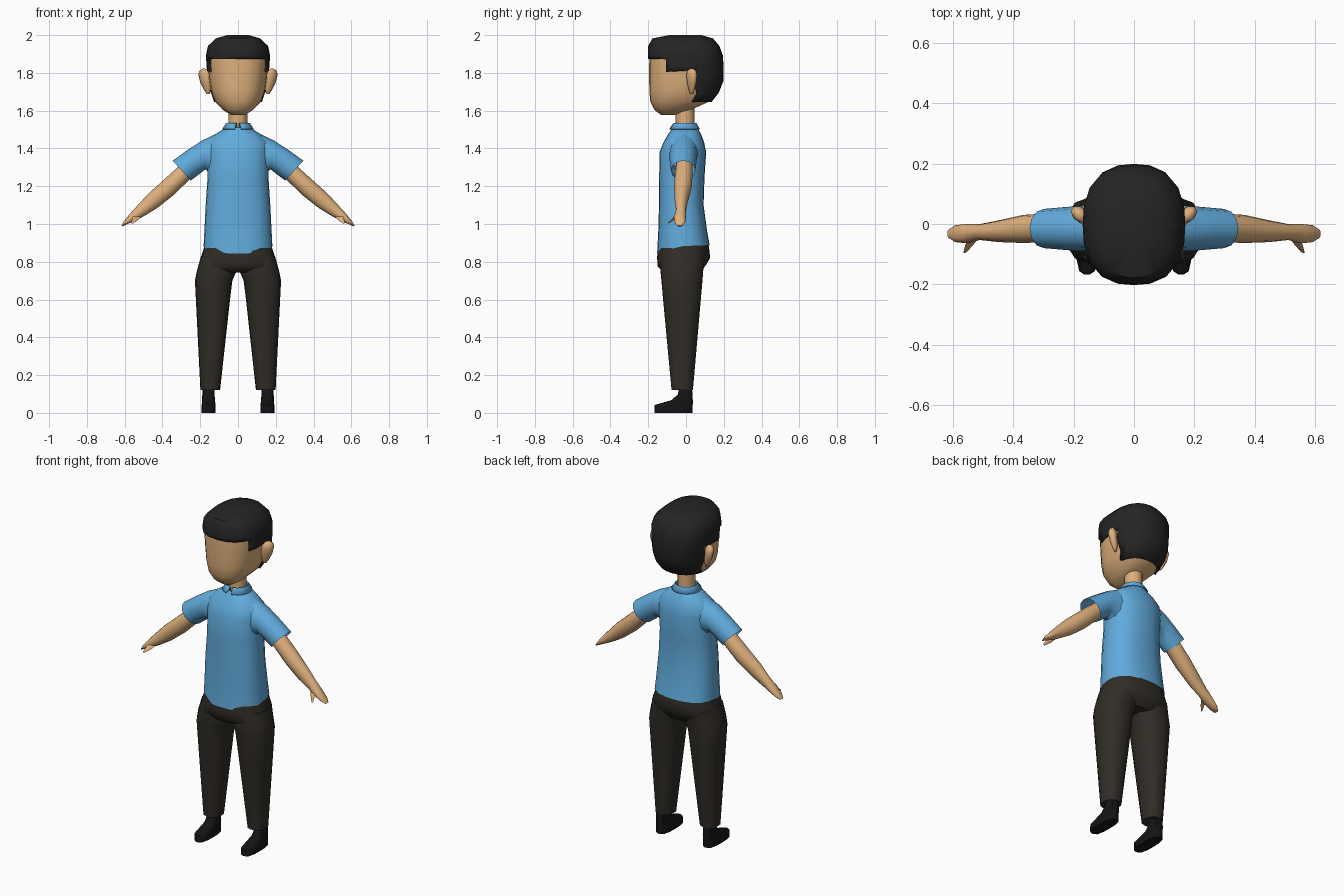
import bpy, bmesh
from math import cos, sin, pi, radians
from mathutils import Vector as V

if "Cube" in bpy.data.objects:
    bpy.data.objects.remove(bpy.data.objects["Cube"])


def material(name, rgb):
    m = bpy.data.materials.new(name)
    m.diffuse_color = (*rgb, 1)
    m.use_nodes = True
    m.node_tree.nodes["Principled BSDF"].inputs["Base Color"].default_value = m.diffuse_color
    return m


SKIN = material("skin", (0.73, 0.43, 0.20))
BLUE = material("blue_cloth", (0.12, 0.41, 0.72))
DARK = material("dark_cloth", (0.030, 0.026, 0.020))
HAIR = material("black_hair", (0.018, 0.018, 0.018))
SHOE = material("black_leather", (0.007, 0.007, 0.008))


def ring(c, u, v, n=16, p=2.0, gap=None):
    """Superellipse around c with half axes u, v; gap leaves an opening at -v."""
    pts = []
    for i in range(n):
        a = 2 * pi * i / n if gap is None else -pi / 2 + gap + (2 * pi - 2 * gap) * i / (n - 1)
        s, t = cos(a), sin(a)
        k = (abs(s) ** p + abs(t) ** p) ** (-1 / p)
        pts.append(V(c) + V(u) * s * k + V(v) * t * k)
    return pts


def level(z, x0, x1, y0, y1, n=16, p=2.0, gap=None):
    """Horizontal ring from its x and y extents."""
    return ring(((x0 + x1) / 2, (y0 + y1) / 2, z), ((x1 - x0) / 2, 0, 0),
                (0, (y1 - y0) / 2, 0), n, p, gap)


def limb(top, bottom, y0, y1, n=12, p=2.0):
    """Slanted ring from its top and bottom points in xz and its y extent."""
    t, b = V((top[0], 0, top[1])), V((bottom[0], 0, bottom[1]))
    return ring((t + b) / 2 + V((0, (y0 + y1) / 2, 0)), (t - b) / 2, (0, (y1 - y0) / 2, 0), n, p)


def loft(name, rings, mat, mirror=False, caps=(True, True), closed=True, angle=45):
    bm = bmesh.new()
    vs = [[bm.verts.new(q) for q in r] for r in rings]
    n = len(rings[0])
    for a, b in zip(vs, vs[1:]):
        for i in range(n if closed else n - 1):
            j = (i + 1) % n
            bm.faces.new((a[i], a[j], b[j], b[i]))
    if caps[0]:
        bm.faces.new(vs[0])
    if caps[1]:
        bm.faces.new(vs[-1])
    bmesh.ops.recalc_face_normals(bm, faces=bm.faces)
    me = bpy.data.meshes.new(name)
    bm.to_mesh(me)
    bm.free()
    ob = bpy.data.objects.new(name, me)
    bpy.context.collection.objects.link(ob)
    me.materials.append(mat)
    bpy.ops.object.select_all(action='DESELECT')
    ob.select_set(True)
    bpy.context.view_layer.objects.active = ob
    bpy.ops.object.shade_smooth_by_angle(angle=radians(angle))
    if mirror:
        ob.modifiers.new("mirror", 'MIRROR')
    return ob


# Skull: z, half width, front y, back y; shared by the head and the hair
SKULL = [(1.572, .04, -.135, -.06), (1.60, .085, -.172, .03), (1.645, .128, -.194, .13),
         (1.70, .148, -.199, .172), (1.76, .157, -.200, .195), (1.83, .163, -.200, .196),
         (1.89, .167, -.199, .192), (1.94, .156, -.197, .174), (1.98, .115, -.175, .14),
         (1.997, .055, -.09, .08)]


def skull(grow):
    return [level(z + grow * (0.8 if z > 1.8 else -0.8), -w - grow, w + grow, f - grow, b + grow, 20, 2.5)
            for z, w, f, b in SKULL]


loft("head", skull(-.005), SKIN)

# Hair: slightly larger skull trimmed by a side-view hairline profile
hair = loft("hair", skull(.003), HAIR)
hairline = [(-.3, 1.875), (-.105, 1.872), (-.105, 1.805), (.055, 1.815), (.042, 1.76),
            (.055, 1.69), (.03, 1.645), (.3, 1.648), (.3, 2.1), (-.3, 2.1)]
cutter = loft("hairline_cutter", [[V((x, y, z)) for y, z in hairline] for x in (-.3, .3)], HAIR, angle=1)
cutter.hide_render = True
cutter.hide_viewport = True
trim = hair.modifiers.new("trim", 'BOOLEAN')
trim.operation = 'INTERSECT'
trim.solver = 'EXACT'
trim.object = cutter

# Ears: flared, wide at the top and narrow at the lobe
loft("ears", [ring((x, .03, z), (w, w * .35, 0), (0, d, 0), 8) for z, x, w, d in
              [(1.688, .158, .008, .008), (1.71, .162, .018, .016), (1.75, .17, .03, .024),
               (1.79, .177, .033, .028), (1.812, .18, .024, .022), (1.822, .18, .008, .01)]],
     SKIN, mirror=True, angle=60)

# Neck
loft("neck", [level(z, -.05, .05, -.055, .045, 12) for z in (1.48, 1.66)], SKIN)

# Shirt body with a hem that dips at the front
body = [level(z, -w, w, f, b, 20, p) for z, w, f, b, p in
        [(.885, .182, -.153, .126, 2.5), (.96, .178, -.147, .112, 2.5), (1.10, .171, -.143, .093, 2.5),
         (1.25, .161, -.142, .098, 2.4), (1.38, .165, -.140, .107, 2.3), (1.435, .165, -.118, .095, 2.2),
         (1.475, .120, -.095, .080, 2.1), (1.512, .062, -.070, .060, 2)]]
for q in body[0]:
    q.z -= .04 * min(1, max(0, -q.y / .15)) ** 1.3
loft("shirt_body", body, BLUE, caps=(False, True))

# Sleeves, open at the cuff
loft("sleeves", [limb((.09, 1.49), (.13, 1.25), -.085, .065), limb((.19, 1.442), (.172, 1.29), -.09, .06),
                 limb((.27, 1.39), (.21, 1.26), -.085, .055), limb((.346, 1.335), (.25, 1.23), -.08, .05)],
     BLUE, mirror=True, caps=(True, False))

# Folded collar, open at the front
collar = loft("collar", [level(1.503, -.084, .084, -.09, .076, 14, 2, .22),
                         level(1.536, -.062, .062, -.066, .056, 14, 2, .10),
                         level(1.505, -.054, .054, -.058, .048, 14, 2, .10)],
              BLUE, caps=(False, False), closed=False)
collar.modifiers.new("thickness", 'SOLIDIFY').thickness = .004

# Arms with flat tapering hands
loft("arms", [limb((.22, 1.38), (.17, 1.30), -.05, .035), limb((.322, 1.298), (.262, 1.23), -.06, .035),
              limb((.395, 1.232), (.338, 1.155), -.063, .03), limb((.47, 1.165), (.427, 1.085), -.06, .012),
              limb((.528, 1.103), (.492, 1.045), -.053, 0), limb((.57, 1.057), (.538, 1.02), -.064, 0),
              limb((.602, 1.017), (.582, 1.001), -.060, -.004), limb((.618, .992), (.61, .987), -.046, -.018)],
     SKIN, mirror=True, angle=60)
loft("thumbs", [ring(c, (r, 0, r * .6), (-r * .5, r * .4, r * .6), 8) for c, r in
                [((.528, -.04, 1.055), .018), ((.546, -.070, 1.025), .013), ((.560, -.094, 1.006), .005)]],
     SKIN, mirror=True, angle=60)

# Trousers: pelvis and tapered legs
loft("trouser_hips", [level(z, -w, w, f, b, 20, 2.6) for z, w, f, b in
                      [(.92, .172, -.14, .11), (.875, .180, -.150, .122), (.82, .198, -.153, .128),
                       (.775, .209, -.150, .100), (.742, .195, -.115, .075)]], DARK)
loft("trouser_legs", [level(z, x0, x1, f, b, 14, 2.6) for z, x0, x1, f, b in
                      [(.83, .01, .196, -.13, .10), (.75, .008, .218, -.136, .092), (.70, .03, .228, -.131, .088),
                       (.62, .04, .224, -.124, .081), (.12, .095, .199, -.077, .037)]],
     DARK, mirror=True)

# Shoes
loft("shoes", [level(z, x0, x1, f, b, 14, 3.2) for z, x0, x1, f, b in
               [(0, .119, .192, -.168, .036), (.042, .119, .192, -.166, .036), (.068, .122, .190, -.075, .036),
                (.10, .124, .189, -.042, .034), (.14, .124, .189, -.038, .032)]],
     SHOE, mirror=True)
